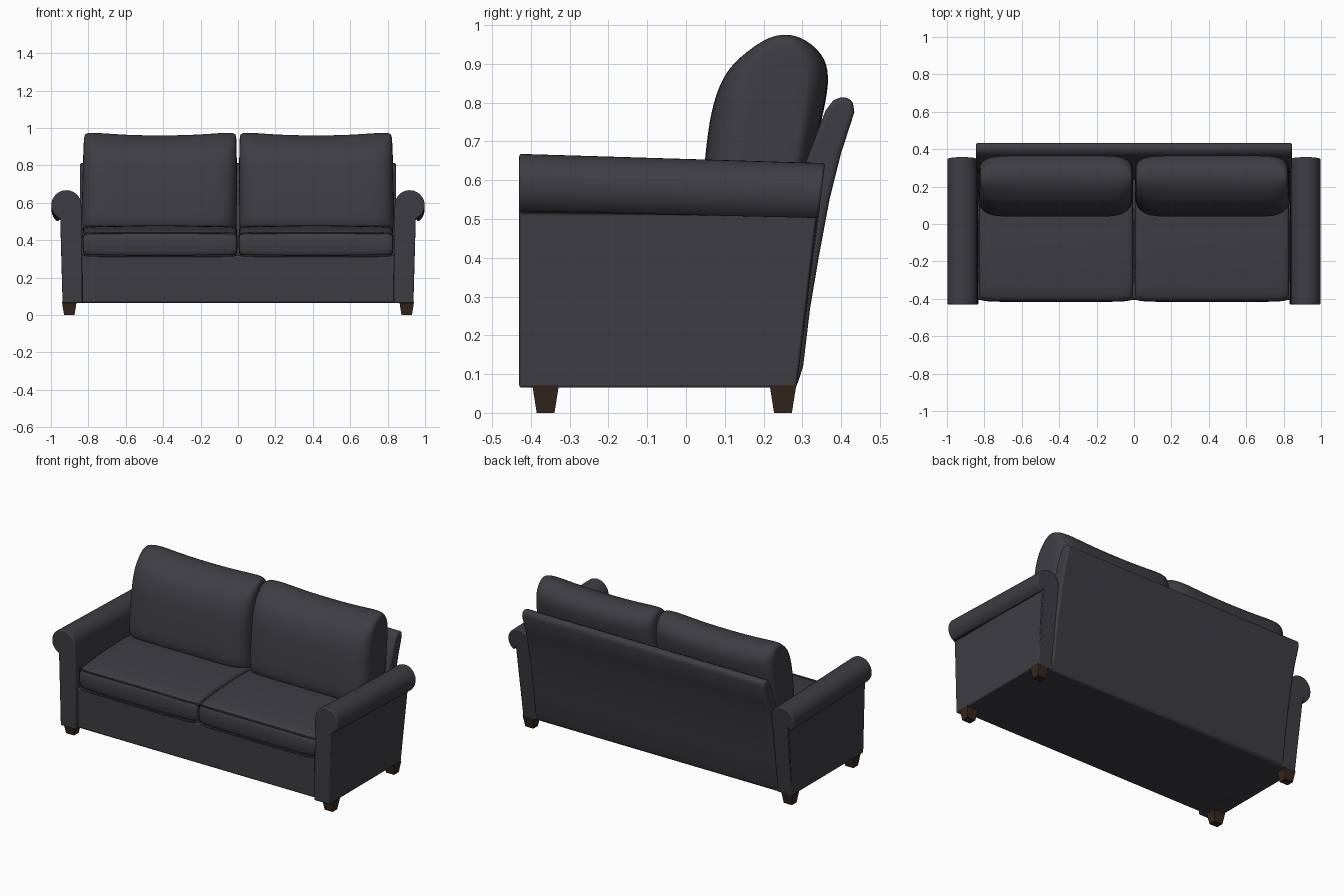
import bpy, bmesh, math
from mathutils import Vector

if "Cube" in bpy.data.objects:
    bpy.data.objects.remove(bpy.data.objects["Cube"])


def material(name, rgb):
    mat = bpy.data.materials.new(name)
    mat.use_nodes = True
    mat.diffuse_color = (*rgb, 1)
    mat.node_tree.nodes["Principled BSDF"].inputs["Base Color"].default_value = (*rgb, 1)
    return mat


charcoal = material("charcoal upholstery", (0.048, 0.046, 0.054))
brown = material("dark brown wood", (0.036, 0.02, 0.012))


def loft(name, sections, mat=charcoal, bevel=0, subsurf=0, smooth=True):
    """Skin a list of equal-length closed loops and cap both ends."""
    bm = bmesh.new()
    rings = [[bm.verts.new(p) for p in s] for s in sections]
    n = len(rings[0])
    for a, b in zip(rings, rings[1:]):
        for i in range(n):
            j = (i + 1) % n
            bm.faces.new((a[i], a[j], b[j], b[i]))
    bm.faces.new(rings[0])
    bm.faces.new(rings[-1])
    bmesh.ops.recalc_face_normals(bm, faces=bm.faces)
    mesh = bpy.data.meshes.new(name)
    bm.to_mesh(mesh)
    bm.free()
    mesh.materials.append(mat)
    obj = bpy.data.objects.new(name, mesh)
    bpy.context.collection.objects.link(obj)
    if bevel:
        mod = obj.modifiers.new("soft edges", "BEVEL")
        mod.width, mod.segments = bevel, 3
        mod.limit_method, mod.angle_limit = "ANGLE", math.radians(40)
    if subsurf:
        mod = obj.modifiers.new("padding", "SUBSURF")
        mod.levels = mod.render_levels = subsurf
    if smooth:
        bpy.ops.object.select_all(action="DESELECT")
        obj.select_set(True)
        bpy.context.view_layer.objects.active = obj
        bpy.ops.object.shade_smooth_by_angle(angle=math.radians(50))
    return obj


def piping(name, points, radius=0.005):
    curve = bpy.data.curves.new(name, "CURVE")
    curve.dimensions = "3D"
    curve.bevel_depth, curve.bevel_resolution = radius, 2
    spline = curve.splines.new("POLY")
    spline.points.add(len(points) - 1)
    for sp, p in zip(spline.points, points):
        sp.co = (*p, 1)
    curve.materials.append(charcoal)
    bpy.context.collection.objects.link(bpy.data.objects.new(name, curve))


# Base box under the seat
base = [(-0.405, 0.065), (0.285, 0.065), (0.31, 0.32), (-0.405, 0.32)]
loft("seat_base", [[(x, y, z) for y, z in base] for x in (-0.845, 0.845)], bevel=0.012)

# Raked back panel with a rounded top roll
panel = [(0.2, 0.07), (0.285, 0.067), (0.302, 0.12), (0.32, 0.27), (0.342, 0.4),
         (0.37, 0.55), (0.4, 0.67), (0.434, 0.775), (0.43, 0.805), (0.405, 0.816),
         (0.38, 0.806), (0.36, 0.78), (0.31, 0.65), (0.25, 0.4)]
loft("back_panel", [[(x, y, z) for y, z in panel] for x in (-0.845, 0.845)], bevel=0.012)

# Cushion outlines seen from the side
back_outline = [(0.035, 0.47), (0.04, 0.56), (0.05, 0.67), (0.06, 0.76), (0.08, 0.84),
                (0.11, 0.895), (0.15, 0.93), (0.2, 0.965), (0.25, 0.978), (0.3, 0.972),
                (0.345, 0.94), (0.37, 0.895), (0.363, 0.82), (0.335, 0.7), (0.29, 0.5),
                (0.2, 0.45), (0.1, 0.45)]
seat_outline = [(-0.395, 0.305), (-0.412, 0.325), (-0.418, 0.375), (-0.414, 0.43),
                (-0.395, 0.45), (-0.33, 0.463), (-0.1, 0.48), (0.15, 0.48),
                (0.22, 0.46), (0.22, 0.32), (0.19, 0.305), (-0.1, 0.305)]

# Position along the cushion, thickness there, height loss there
back_steps = [(1, 0.5, 0.035), (0.985, 0.66, 0.008), (0.94, 0.82, 0), (0.86, 0.94, 0),
              (0.72, 1, 0.004), (0.4, 1, 0.013), (0, 1, 0.015)]
seat_steps = [(1, 0.94, 0.03), (0.985, 0.965, 0.012), (0.94, 0.985, 0.005),
              (0.8, 1, 0.003), (0.4, 1, 0), (0, 1, 0)]


def both_ends(steps):
    return [(-t, k, d) for t, k, d in steps] + steps[-2::-1]


def arm_back(z):
    return 0.285 + 0.122 * (z - 0.065)


for side, s in (("left", 1), ("right", -1)):
    # Back cushion, pinched at its ends
    sections = []
    for t, k, d in both_ends(back_steps):
        sec = []
        for y, z in back_outline:
            x = 0.422 + 0.416 * t - (0.012 * max(0, z - 0.5) / 0.47 if t > 0 else 0)
            lift = (z - 0.45) / 0.52
            sec.append((s * x, 0.23 + (y - 0.23) * k, z - d * lift))
        sections.append(sec)
    loft(side + "_back_cushion", sections, subsurf=2)

    # Seat cushion, gently crowned
    sections = []
    for t, k, d in both_ends(seat_steps):
        sections.append([(s * (0.417 + 0.414 * t), -0.1 + (y + 0.1) * k,
                          z + (d if z < 0.39 else -d)) for y, z in seat_outline])
    loft(side + "_seat_cushion", sections, subsurf=2)
    for label, height, sign in (("upper", 0.44, -1), ("lower", 0.315, 1)):
        piping(side + "_seat_piping_" + label,
               [(s * (0.417 + 0.412 * t), -0.1 - 0.308 * k, height + sign * d * 0.5)
                for t, k, d in both_ends(seat_steps)])

    # Rolled arm: upright slab whose top curls outward
    cx, cz, r = 0.918, 0.588, 0.08
    outline = [(0.938, 0.065), (0.832, 0.065), (0.834, 0.5)]
    for i in range(21):
        a = math.radians(180 - i * 246 / 20)
        outline.append((cx + r * math.cos(a), cz + r * math.sin(a)))
    front = [(s * x, -0.43, z) for x, z in outline]
    rear = [(s * x, arm_back(z), z - (0.024 if z > 0.52 else 0)) for x, z in outline]
    loft(side + "_arm", [front, rear], bevel=0.012)

    # Tapered square feet
    for end, y in (("front", -0.362), ("rear", 0.25)):
        foot = []
        for z, hx, hy in ((0, 0.028, 0.023), (0.07, 0.039, 0.034)):
            foot.append([(s * 0.902 + i * hx, y + j * hy, z)
                         for i, j in ((-1, -1), (1, -1), (1, 1), (-1, 1))])
        loft(end + "_" + side + "_foot", foot, mat=brown, smooth=False)
